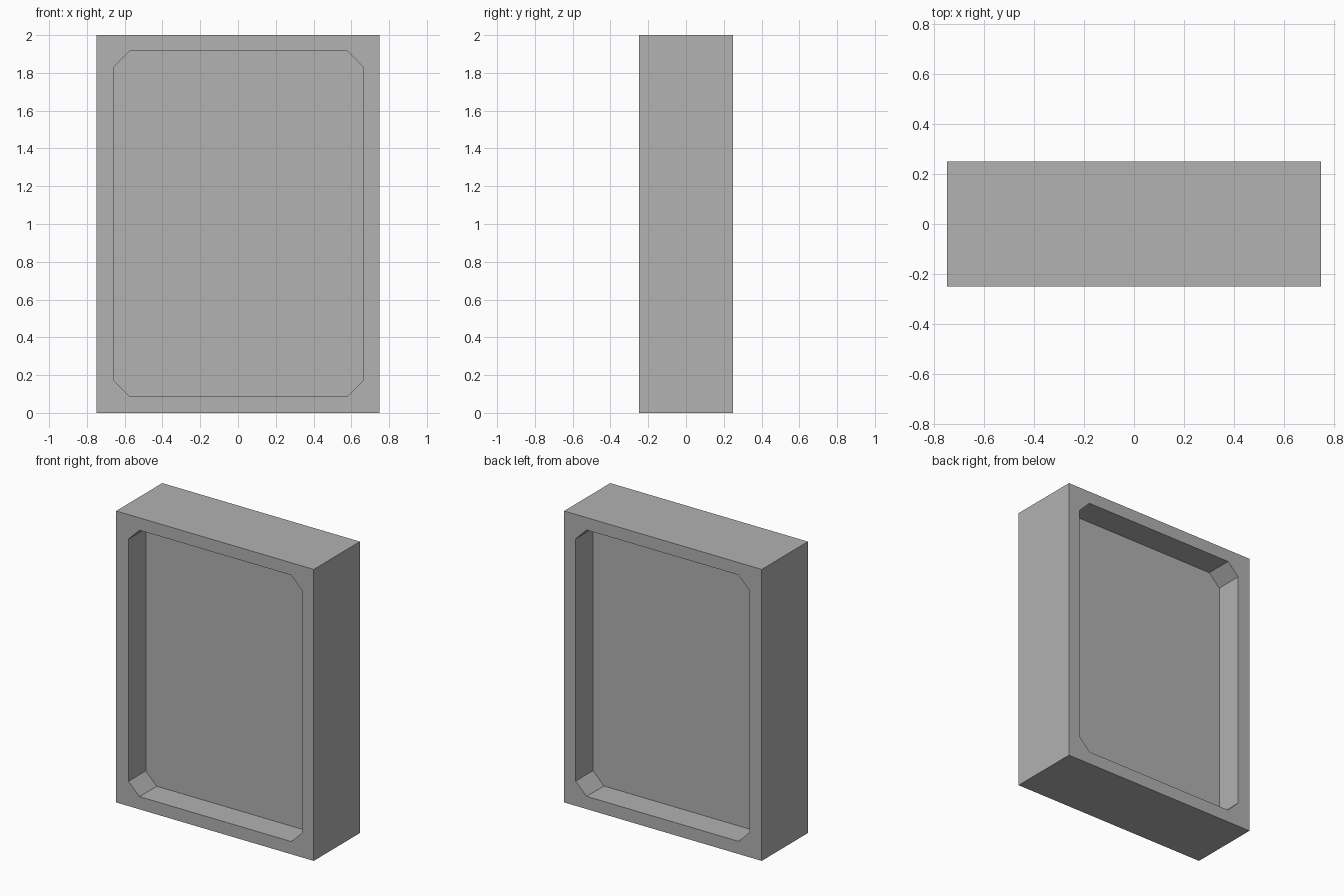
import bpy
import bmesh
from mathutils import Vector

if "Cube" in bpy.data.objects:
    bpy.data.objects.remove(bpy.data.objects["Cube"], do_unlink=True)

WIDTH, DEPTH, HEIGHT = 1.5, 0.5, 2.0
RECESS = 0.187               # depth of each recess
LEFT, RIGHT = -0.656, 0.662  # recess opening
BOTTOM, TOP = 0.087, 1.915
CHAMFER = 0.083

# Single grey material
grey = bpy.data.materials.new("plain grey")
grey.use_nodes = True
colour = (0.445, 0.445, 0.445, 1)
grey.diffuse_color = colour
grey.node_tree.nodes["Principled BSDF"].inputs["Base Color"].default_value = colour


def make_block(name, low, high, chamfer=0):
    """Box between two corners, with optional chamfered edges along y."""
    low, high = Vector(low), Vector(high)
    bm = bmesh.new()
    bmesh.ops.create_cube(bm, size=1)
    for v in bm.verts:
        v.co = [low[i] + (v.co[i] + 0.5) * (high[i] - low[i]) for i in range(3)]
    if chamfer:
        edges = [e for e in bm.edges
                 if abs(e.verts[0].co.y - e.verts[1].co.y) > 0.01]
        bmesh.ops.bevel(bm, geom=edges, offset=chamfer, segments=1,
                        affect='EDGES')
    mesh = bpy.data.meshes.new(name)
    bm.to_mesh(mesh)
    bm.free()
    mesh.materials.append(grey)
    obj = bpy.data.objects.new(name, mesh)
    bpy.context.collection.objects.link(obj)
    return obj


# Solid outer case
case = make_block("frame_case", (-WIDTH / 2, -DEPTH / 2, 0),
                  (WIDTH / 2, DEPTH / 2, HEIGHT))
bpy.context.view_layer.objects.active = case

# Matching chamfered recesses in the front and back
for side, name in ((-1, "front_recess_cutter"), (1, "back_recess_cutter")):
    ends = sorted((side * (DEPTH / 2 - RECESS), side * DEPTH))
    cutter = make_block(name, (LEFT, ends[0], BOTTOM),
                        (RIGHT, ends[1], TOP), CHAMFER)
    cutter.hide_render = True
    cut = case.modifiers.new(name, 'BOOLEAN')
    cut.operation = 'DIFFERENCE'
    cut.solver = 'EXACT'
    cut.object = cutter
    bpy.ops.object.modifier_apply(modifier=cut.name)
    bpy.data.objects.remove(cutter, do_unlink=True)
